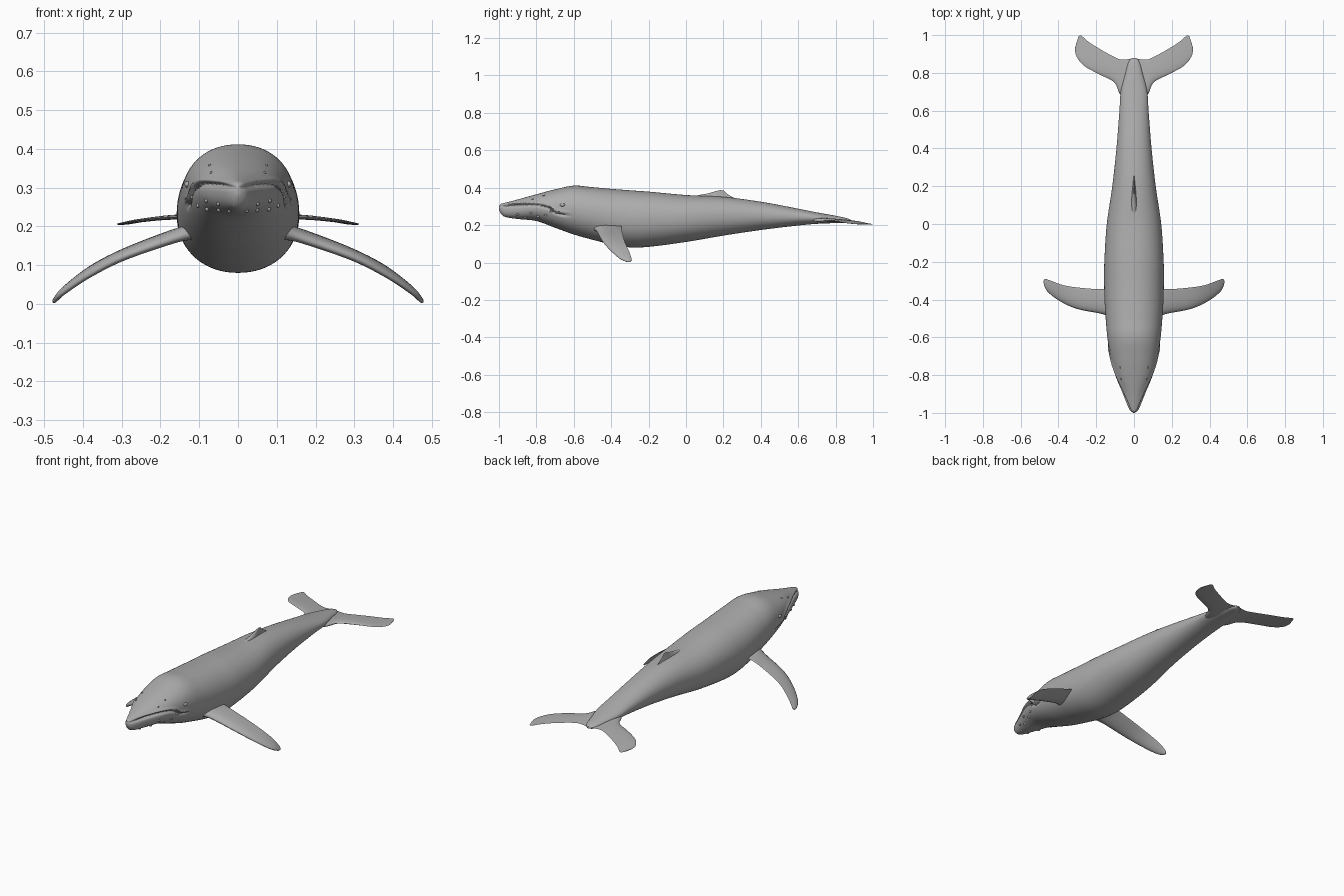
import bpy
import bmesh
import math
from mathutils import Matrix, Vector

default = bpy.data.objects.get("Cube")
if default:
    bpy.data.objects.remove(default)

# One grey skin for the whole animal
skin = bpy.data.materials.new("grey_skin")
GREY = (0.42, 0.42, 0.42, 1)
skin.diffuse_color = GREY
skin.use_nodes = True
skin.node_tree.nodes["Principled BSDF"].inputs["Base Color"].default_value = GREY


def sample(rows, t):
    """Smooth interpolation of rows (key, values...) at key t."""
    last = len(rows) - 1
    i = 0
    while i < last - 1 and rows[i + 1][0] < t:
        i += 1

    def slope(k, c):
        a, b = rows[max(k - 1, 0)], rows[min(k + 1, last)]
        return (b[c] - a[c]) / (b[0] - a[0])

    p, q = rows[i], rows[i + 1]
    h = q[0] - p[0]
    u = min(max((t - p[0]) / h, 0), 1)
    ease = u * u * (3 - 2 * u)
    start, end = u * (1 - u) ** 2 * h, u * u * (u - 1) * h
    return [p[c] + (q[c] - p[c]) * ease + slope(i, c) * start + slope(i + 1, c) * end
            for c in range(1, len(p))]


def finish(name, bm, mirrored=False):
    bmesh.ops.recalc_face_normals(bm, faces=bm.faces)
    mesh = bpy.data.meshes.new(name)
    bm.to_mesh(mesh)
    bm.free()
    mesh.materials.append(skin)
    obj = bpy.data.objects.new(name, mesh)
    bpy.context.collection.objects.link(obj)
    if mirrored:
        obj.modifiers.new("Mirror", "MIRROR").use_mirror_merge = False
    bpy.ops.object.select_all(action="DESELECT")
    obj.select_set(True)
    bpy.context.view_layer.objects.active = obj
    bpy.ops.object.shade_smooth_by_angle(angle=math.radians(60))
    return obj


def loft(name, rings, mirrored=False):
    """Skin a row of closed rings and cap both ends."""
    bm = bmesh.new()
    loops = [[bm.verts.new(p) for p in ring] for ring in rings]
    n = len(loops[0])
    for a, b in zip(loops, loops[1:]):
        for i in range(n):
            j = (i + 1) % n
            bm.faces.new((a[i], a[j], b[j], b[i]))
    bm.faces.new(loops[0])
    bm.faces.new(loops[-1])
    return finish(name, bm, mirrored)


# Body stations: y, half width, underside z, back z
BODY = [
    (-1, .004, .282, .304), (-.99, .018, .262, .313), (-.97, .03, .245, .319),
    (-.9, .058, .233, .337), (-.8, .099, .222, .365), (-.7, .125, .186, .391),
    (-.6, .141, .15, .411), (-.5, .15, .122, .403), (-.4, .156, .097, .394),
    (-.3, .158, .081, .386), (-.2, .157, .084, .379), (0, .144, .11, .361),
    (.2, .115, .144, .351), (.4, .093, .174, .325), (.6, .077, .198, .288),
    (.7, .07, .207, .268), (.8, .045, .211, .25), (.86, .028, .213, .237),
    (.88, .01, .219, .229),
]
MOUTH = [(-1, .3), (-.9, .307), (-.8, .308), (-.74, .295), (-.69, .264), (-.6, .248)]


def skin_point(y, angle):
    """Point on the body; angle runs from the left flank over the back."""
    w, low, high = sample(BODY, y)
    c, s = math.cos(angle), math.sin(angle)
    power = 0.94
    x = w * math.copysign(abs(c) ** power, c)
    z = (low + high) / 2 + (high - low) / 2 * math.copysign(abs(s) ** power, s)
    # Mouth crease below an overhanging upper lip
    if y < -.61:
        d = z - sample(MOUTH, y)[0]
        fade = min(1, (-.61 - y) / .05) * min(1, w / .06)
        push = .006 * math.exp(-((d - .011) / .008) ** 2) - .013 * math.exp(-(d / .006) ** 2)
        x += push * fade * c
        if y < -.9:
            y -= push * fade * .5
    return Vector((x, y, z))


RINGS, SIDES = 170, 112
rings = []
for i in range(RINGS + 1):
    y = -1 + 1.88 * (i / RINGS) ** 1.2
    rings.append([skin_point(y, math.tau * k / SIDES) for k in range(SIDES)])
loft("body", rings)


def blade(name, sections, steps=36, half=9, mirrored=True):
    """Fin from (lead point, trail point, thickness) sections."""
    rows = [(k, *lead, *trail, t) for k, (lead, trail, t) in enumerate(sections)]
    top = len(rows) - 1
    fin_rings = []
    for i in range(steps + 1):
        t = top * i / steps
        v = sample(rows, t)
        lead, trail = Vector(v[:3]), Vector(v[3:6])
        a, b = (sample(rows, min(max(t + e, 0), top)) for e in (-.1, .1))
        span = Vector(b[:3]) + Vector(b[3:6]) - Vector(a[:3]) - Vector(a[3:6])
        normal = span.cross(trail - lead).normalized()
        ring = []
        for k in range(2 * half):
            ang = math.pi * k / half
            u = (1 - math.cos(ang)) / 2
            # Rounded leading edge, thin trailing edge
            depth = math.sin(ang) * (1.25 - u) * v[6] / 2
            ring.append(lead.lerp(trail, u) + normal * depth)
        fin_rings.append(ring)
    return loft(name, fin_rings, mirrored)


blade("flipper", [
    ((.11, -.5, .185), (.11, -.335, .2), .05),
    ((.17, -.476, .165), (.18, -.345, .186), .036),
    ((.3, -.45, .118), (.29, -.337, .144), .03),
    ((.39, -.41, .07), (.37, -.325, .105), .025),
    ((.455, -.36, .025), (.43, -.304, .06), .02),
    ((.475, -.32, .005), (.46, -.293, .027), .014),
    ((.477, -.3, .003), (.47, -.29, .012), .006),
])

blade("tail_fluke", [
    ((0, .62, .226), (0, .878, .225), .03),
    ((.07, .68, .226), (.06, .87, .226), .026),
    ((.105, .75, .226), (.1, .882, .226), .018),
    ((.19, .795, .223), (.18, .926, .22), .013),
    ((.265, .838, .215), (.24, .964, .212), .009),
    ((.303, .885, .208), (.27, .99, .207), .006),
    ((.312, .925, .206), (.284, .999, .205), .005),
    ((.306, .955, .205), (.293, .994, .205), .003),
])

# Low dorsal fin on a ridge along the back
blade("dorsal_fin", [
    ((0, -.02, .34), (0, .34, .32), .05),
    ((0, .05, .357), (0, .26, .345), .032),
    ((0, .12, .37), (0, .225, .364), .018),
    ((0, .165, .383), (0, .208, .38), .009),
    ((0, .18, .387), (0, .2, .386), .004),
], steps=20, mirrored=False)

# Knobs on the head and chin, and the eye bulges: y, degrees, radius
KNOBS = [
    (-.9, -30, .007), (-.86, -50, .008), (-.83, -22, .007), (-.79, -40, .008),
    (-.75, -25, .007), (-.92, -65, .007), (-.76, 50, .005), (-.82, 42, .005),
    (-.66, 10, .011), (-.72, -8, .007),
]
bm = bmesh.new()
for y, degrees, radius in KNOBS:
    place = Matrix.Translation(skin_point(y, math.radians(degrees)))
    flat = Matrix.Diagonal((.7, 1.3, .8, 1))
    bmesh.ops.create_icosphere(bm, subdivisions=2, radius=radius, matrix=place @ flat)
finish("head_knobs", bm, mirrored=True)
